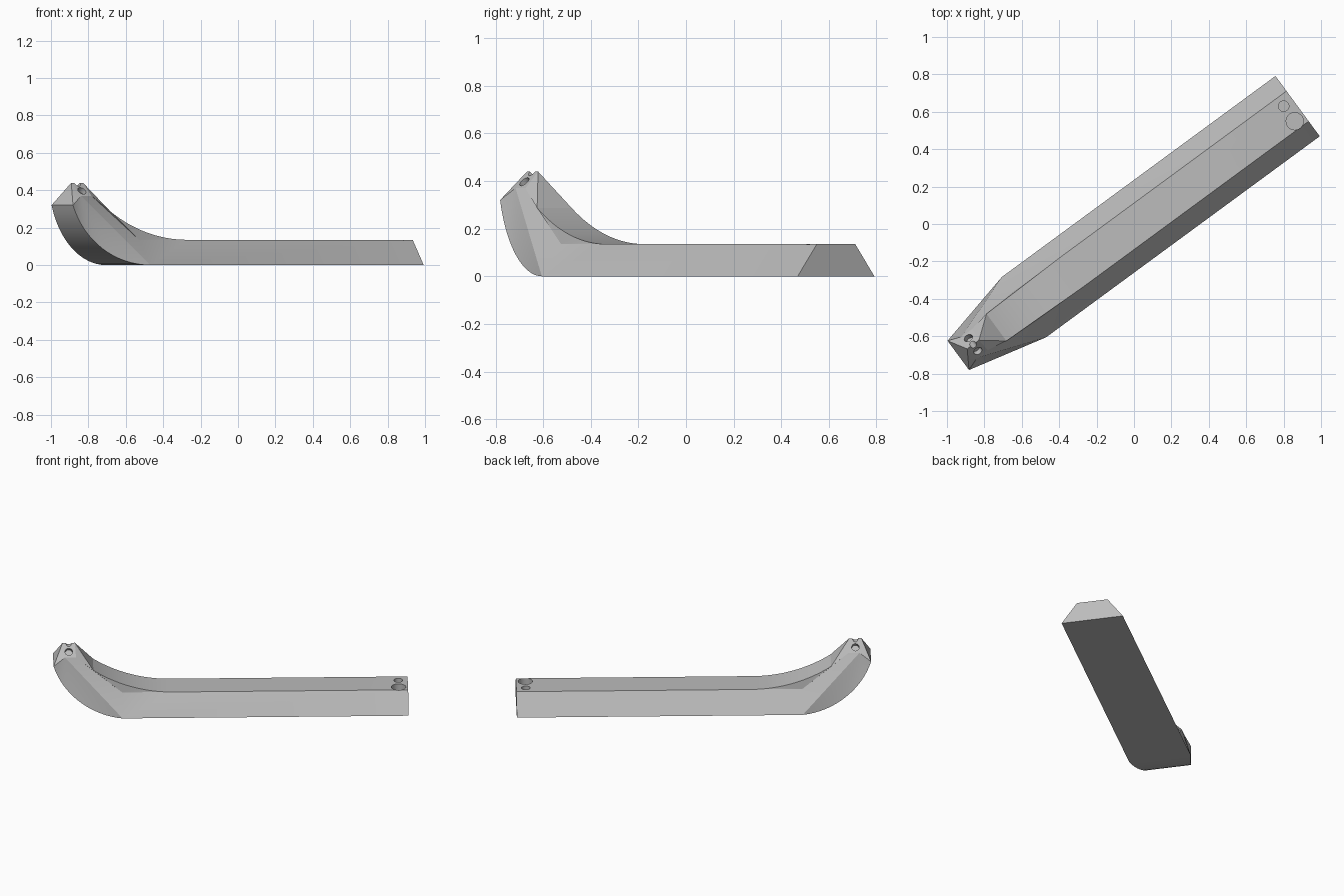
import bpy, bmesh, math
from mathutils import Matrix, Vector

cube = bpy.data.objects.get("Cube")
if cube:
    bpy.data.objects.remove(cube, do_unlink=True)

grey = bpy.data.materials.new("light_grey")
grey.use_nodes = True
grey.diffuse_color = (0.5, 0.5, 0.5, 1)
grey.node_tree.nodes["Principled BSDF"].inputs["Base Color"].default_value = (0.5, 0.5, 0.5, 1)

# Local layout: x runs along the bar, y across it, z up
MID = -0.01
TURN = Matrix.Rotation(math.radians(36.3), 4, "Z")
STEPS = 16
END, BEND, TOP = 1.078, -0.737, 0.135
bm = bmesh.new()


def pair(x, half, z):
    """Two mirrored vertices, left and right of the centre line."""
    return [bm.verts.new((x, MID + s * half, z)) for s in (1, -1)]


def arc(start, end, z, radius, half_a, half_b):
    """Pairs along an upward arc that starts tangent to the horizontal."""
    sweep = math.asin((start - end) / radius)
    pairs = []
    for i in range(STEPS + 1):
        a = sweep * i / STEPS
        d = radius * math.sin(a)
        half = half_a + (half_b - half_a) * d / (start - end)
        pairs.append(pair(start - d, half, z + radius * (1 - math.cos(a))))
    return pairs


# Key points of the bar and the upturned head
end_low, end_top = pair(END, 0.2, 0), pair(END, 0.1, TOP)
corner = pair(BEND, 0.1, TOP)
under = arc(BEND, -1.173, 0, 0.457, 0.2, 0.097)
inner = arc(-0.42, -0.92, TOP, 0.9, 0.1, 0.09)
eave_out, eave_in = pair(-1.10, 0.07, 0.37), pair(-1.03, 0.07, 0.37)
ridge_out = bm.verts.new((-1.114, MID, 0.44))
ridge_in = bm.verts.new((-1.036, MID, 0.44))
tip, brow = under[-1], inner[-1]


def face(*verts):
    return bm.faces.new(verts)


def strip(pairs):
    for a, b in zip(pairs, pairs[1:]):
        face(a[0], a[1], b[1], b[0])


# Bottom, end, top and the two curved surfaces
strip([inner[0], end_top, end_low, under[0]])
strip(under)
strip(inner)
face(tip[0], tip[1], ridge_out)
face(brow[0], brow[1], ridge_in)

# Both flanks
for s in (0, 1):
    face(end_low[s], end_top[s], inner[0][s], corner[s], under[0][s])
    face(under[0][s], corner[s], eave_in[s], eave_out[s])
    for a, b in zip(under, under[1:]):
        face(a[s], b[s], eave_out[s])
    for a, b in zip(inner, inner[1:]):
        face(a[s], b[s], corner[s])
    face(brow[s], eave_in[s], corner[s])
    face(brow[s], eave_in[s], ridge_in)
    face(tip[s], eave_out[s], ridge_out)
    face(eave_out[s], eave_in[s], ridge_in, ridge_out)

bmesh.ops.recalc_face_normals(bm, faces=bm.faces)
bm.transform(TURN)
mesh = bpy.data.meshes.new("curved_bar")
bm.to_mesh(mesh)
bm.free()
bar = bpy.data.objects.new("curved_bar", mesh)
bpy.context.collection.objects.link(bar)
mesh.materials.append(grey)
bpy.context.view_layer.objects.active = bar
bar.select_set(True)


def drill(name, centre, axis, radius, length):
    """Cut a round hole centred on a point of the bar."""
    cutter_bm = bmesh.new()
    place = (TURN @ Matrix.Translation(centre)
             @ Vector(axis).to_track_quat("Z", "Y").to_matrix().to_4x4())
    bmesh.ops.create_cone(cutter_bm, cap_ends=True, segments=32, radius1=radius,
                          radius2=radius, depth=length, matrix=place)
    cutter_mesh = bpy.data.meshes.new(name)
    cutter_bm.to_mesh(cutter_mesh)
    cutter_bm.free()
    cutter_mesh.materials.append(grey)
    cutter = bpy.data.objects.new(name, cutter_mesh)
    bpy.context.collection.objects.link(cutter)
    cutter.hide_render = True
    mod = bar.modifiers.new(name, "BOOLEAN")
    mod.operation, mod.solver, mod.object = "DIFFERENCE", "EXACT", cutter
    bpy.ops.object.modifier_apply(modifier=mod.name)
    bpy.data.objects.remove(cutter, do_unlink=True)


# Holes at the square end, holes in the head's slopes, notch in its ridge
drill("small_hole", (1.018, 0.034, TOP), (0, 0, 1), 0.028, 0.16)
drill("large_hole", (1.018, -0.066, TOP), (0, 0, 1), 0.046, 0.16)
for side in (1, -1):
    drill("head_hole", (-1.075, MID + side * 0.043, 0.397), (0, side, 1), 0.024, 0.06)
drill("ridge_notch", (-1.075, MID, 0.44), (0, 1, 0), 0.018, 0.1)

bpy.ops.object.shade_smooth_by_angle(angle=math.radians(20))
